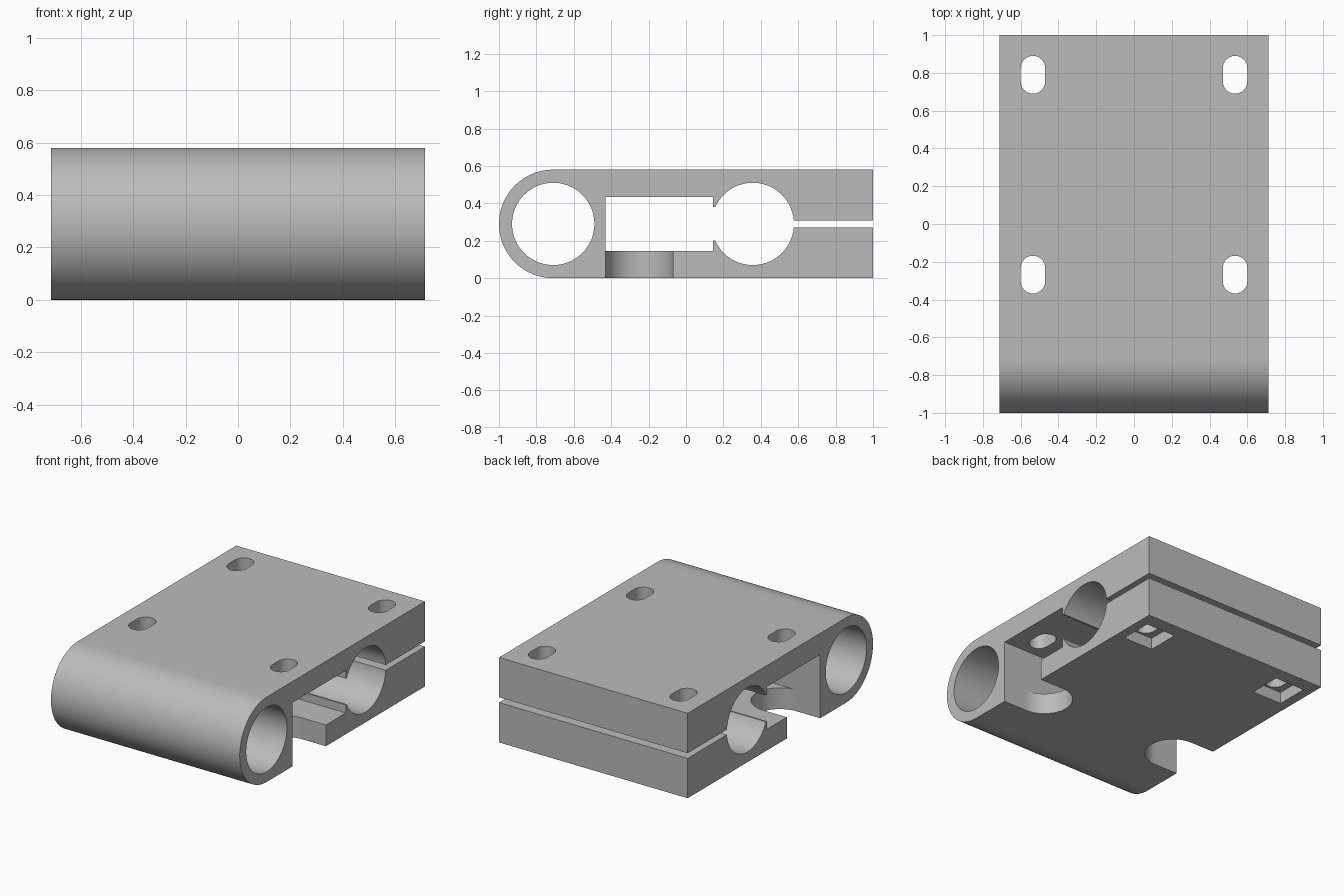
import bpy, bmesh, math
from mathutils import Vector

if "Cube" in bpy.data.objects:
    bpy.data.objects.remove(bpy.data.objects["Cube"], do_unlink=True)

HALF_W, HEIGHT, MID = 0.713, 0.58, 0.29
BORE = 0.22
FRONT_Y, REAR_Y = -0.71, 0.357
SLOT_X = 0.535

grey = bpy.data.materials.new("plain_grey")
grey.use_nodes = True
colour = (0.5, 0.5, 0.5, 1)
grey.diffuse_color = colour
grey.node_tree.nodes["Principled BSDF"].inputs["Base Color"].default_value = colour


def arc(cx, cy, r, start, end, n):
    steps = [math.radians(start + (end - start) * i / n) for i in range(n + 1)]
    return [(cx + r * math.cos(a), cy + r * math.sin(a)) for a in steps]


def circle(cx, cy, r, n=72):
    return arc(cx, cy, r, 0, 360, n)[:-1]


def rect(a0, a1, b0, b1):
    return [(a0, b0), (a1, b0), (a1, b1), (a0, b1)]


def prism(name, outline, lo, hi, axis):
    """Extrude an outline along x (outline in y, z) or along z (outline in x, y)."""
    bm = bmesh.new()
    place = (lambda a, b: (lo, a, b)) if axis == "x" else (lambda a, b: (a, b, lo))
    face = bm.faces.new([bm.verts.new(place(a, b)) for a, b in outline])
    out = bmesh.ops.extrude_face_region(bm, geom=[face])
    move = Vector((hi - lo, 0, 0)) if axis == "x" else Vector((0, 0, hi - lo))
    bmesh.ops.translate(bm, vec=move,
                        verts=[g for g in out["geom"] if isinstance(g, bmesh.types.BMVert)])
    bmesh.ops.recalc_face_normals(bm, faces=bm.faces)
    mesh = bpy.data.meshes.new(name)
    bm.to_mesh(mesh)
    bm.free()
    mesh.materials.append(grey)
    ob = bpy.data.objects.new(name, mesh)
    bpy.context.collection.objects.link(ob)
    return ob


# Block with a rounded front end
outline = [(1, 0), (1, HEIGHT)] + arc(FRONT_Y, MID, MID, 90, 270, 48)
body = prism("clamp_block", outline, -HALF_W, HALF_W, "x")
bpy.context.view_layer.objects.active = body
body.select_set(True)


def cut(outline, lo, hi, axis):
    cutter = prism("cutter", outline, lo, hi, axis)
    cutter.hide_render = True
    mod = body.modifiers.new("cut", "BOOLEAN")
    mod.operation, mod.solver, mod.object = "DIFFERENCE", "EXACT", cutter
    bpy.ops.object.modifier_apply(modifier=mod.name)
    bpy.data.objects.remove(cutter, do_unlink=True)


# Bores, window, lipped throat and clamping slit run the full width
for shape in (circle(FRONT_Y, MID, BORE),
              circle(REAR_Y, MID, BORE),
              rect(-0.43, 0.145, 0.145, 0.435),
              rect(0.1, REAR_Y, 0.2, 0.38),
              rect(REAR_Y, 1.1, 0.272, 0.308)):
    cut(shape, -1, 1, "x")

for side in (-1, 1):
    # Bolt slots through the block
    for y in (-0.268, 0.79):
        cut(arc(side * SLOT_X, y + 0.035, 0.065, 0, 180, 16)
            + arc(side * SLOT_X, y - 0.035, 0.065, 180, 360, 16), -0.1, 0.7, "z")
    # Square nut pocket under the rear slot
    x = side * SLOT_X
    cut(rect(x - 0.113, x + 0.113, 0.677, 0.903), -0.1, 0.08, "z")
    # Round-ended access notch in the lower plate
    notch = arc(SLOT_X, -0.25, 0.18, 90, 270, 32) + [(0.9, -0.43), (0.9, -0.07)]
    cut([(side * a, b) for a, b in notch], -0.1, 0.2, "z")

bpy.ops.object.shade_smooth_by_angle(angle=math.radians(30))
